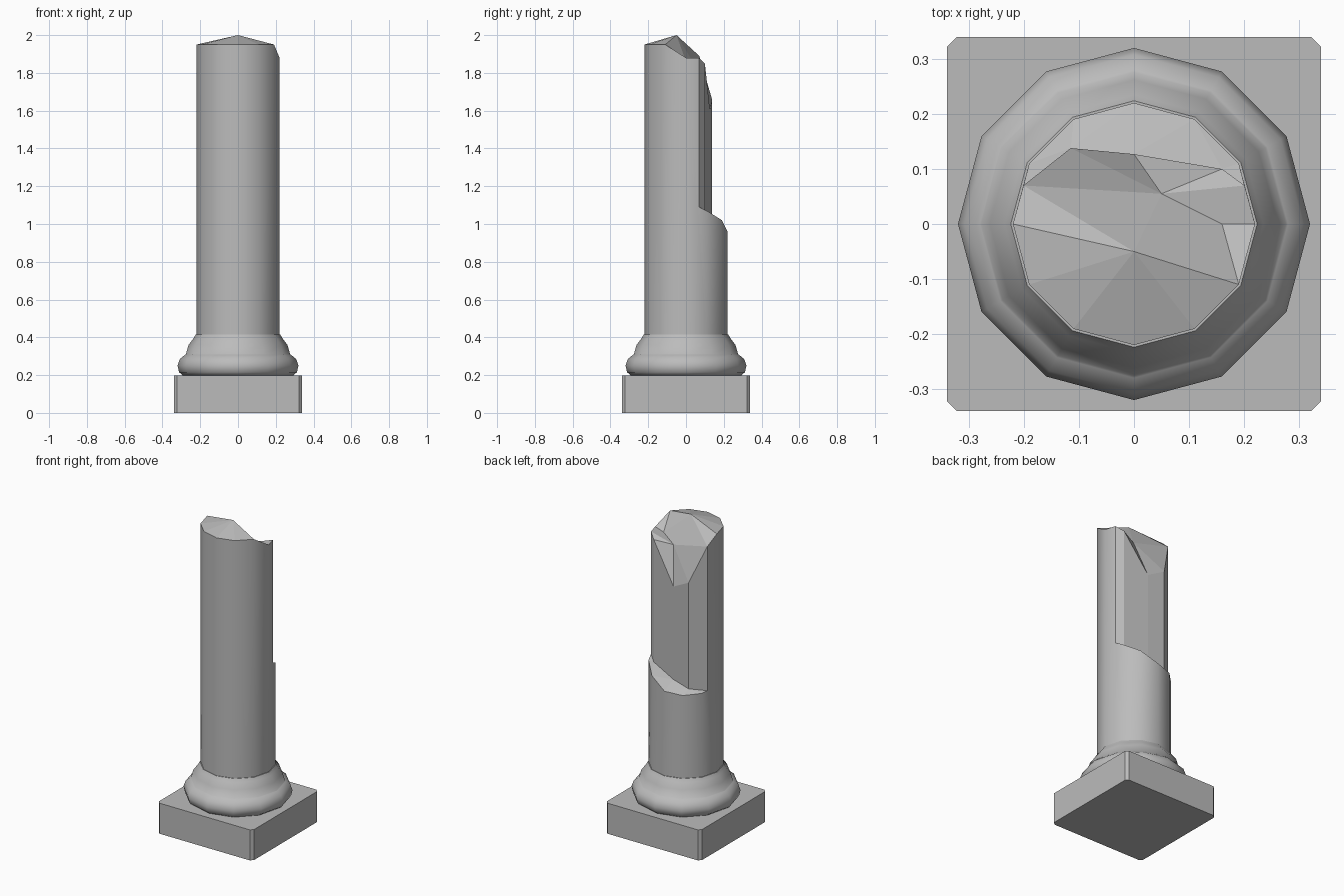
import bpy, bmesh, math
from math import sin, cos, radians

if "Cube" in bpy.data.objects:
    bpy.data.objects.remove(bpy.data.objects["Cube"], do_unlink=True)

stone = bpy.data.materials.new("grey stone")
stone.use_nodes = True
GREY = (0.5, 0.5, 0.5, 1)
stone.diffuse_color = GREY
stone.node_tree.nodes["Principled BSDF"].inputs["Base Color"].default_value = GREY

SIDES = 12
RADIUS = 0.22


def finish(bm, name):
    bmesh.ops.recalc_face_normals(bm, faces=bm.faces)
    mesh = bpy.data.meshes.new(name)
    bm.to_mesh(mesh)
    bm.free()
    mesh.materials.append(stone)
    obj = bpy.data.objects.new(name, mesh)
    bpy.context.collection.objects.link(obj)
    return obj


def ring_point(i, r, z):
    a = radians(360 / SIDES * i)
    return (r * cos(a), r * sin(a), z)


# Square plinth with narrow chamfered corners
bm = bmesh.new()
bmesh.ops.create_cube(bm, size=1)
for v in bm.verts:
    v.co = (v.co.x * 0.68, v.co.y * 0.68, (v.co.z + 0.5) * 0.197)
upright = [e for e in bm.edges if abs(e.verts[0].co.z - e.verts[1].co.z) > 0.1]
bmesh.ops.bevel(bm, geom=upright, offset=0.018, segments=1, affect='EDGES')
finish(bm, "plinth")

# Two stacked rounded mouldings
PROFILE = [(0.29, 0.197), (0.312, 0.215), (0.32, 0.25), (0.308, 0.285), (0.28, 0.308),
           (0.276, 0.31), (0.262, 0.36), (0.235, 0.395), (RADIUS + 0.004, 0.415)]
bm = bmesh.new()
rings = [[bm.verts.new(ring_point(i, r, z)) for i in range(SIDES)] for r, z in PROFILE]
for low, high in zip(rings, rings[1:]):
    for i in range(SIDES):
        j = (i + 1) % SIDES
        bm.faces.new((low[i], low[j], high[j], high[i]))
bm.faces.new(rings[0])
bm.faces.new(rings[-1])
moulding = finish(bm, "base_moulding")
bpy.context.view_layer.objects.active = moulding
moulding.select_set(True)
bpy.ops.object.shade_smooth_by_angle(angle=radians(50))
moulding.select_set(False)

# Broken shaft: rim heights go round from +x; the low ones bound the rear ledge
RIM = [1.88, 1.07, 1.02, 0.96, 0.95, 0.955] + [1.95] * 6
bm = bmesh.new()
base = [bm.verts.new(ring_point(i, RADIUS, 0.4)) for i in range(SIDES)]
rim = [bm.verts.new(ring_point(i, RADIUS, z)) for i, z in enumerate(RIM)]

# Rear break: x, y, ledge height, top height, from +x to -x
BREAK = [(0.201, 0.07, 1.09, 1.88), (0.16, 0.1, 1.06, 1.85), (0, 0.127, 1.0, 1.6),
         (-0.115, 0.138, 0.975, 1.66), (-0.201, 0.07, 0.96, 1.89)]
foot = [bm.verts.new((x, y, z)) for x, y, z, t in BREAK]
crest = [bm.verts.new((x, y, t)) for x, y, z, t in BREAK]
peak, dip, notch = [bm.verts.new(p) for p in
                    ((0, -0.05, 2.0), (0.05, 0.055, 1.83), (0.16, 0, 1.86))]

# Smooth outer wall
for i in range(SIDES):
    j = (i + 1) % SIDES
    loop = [base[i], base[j], rim[j]]
    if i == 0:
        loop += [foot[0], crest[0]]
    elif i == 5:
        loop += [crest[-1], foot[-1]]
    bm.faces.new(loop + [rim[i]]).smooth = True
bm.faces.new(base)

# Ledge and fractured rear wall
ledge = [(rim[1], foot[0], foot[1]), (rim[1], foot[1], rim[2]), (rim[2], foot[1], foot[2]),
         (rim[2], foot[2], rim[3]), (rim[3], foot[2], foot[3]), (rim[3], foot[3], rim[4]),
         (rim[4], foot[3], rim[5]), (rim[5], foot[3], foot[4])]
for tri in ledge:
    bm.faces.new(tri)
for k in range(4):
    bm.faces.new((foot[k], foot[k + 1], crest[k + 1], crest[k]))
    bm.faces.new((crest[k], crest[k + 1], dip))

# Jagged top
for i in range(6, SIDES - 1):
    bm.faces.new((rim[i], rim[i + 1], peak))
right, left = rim[0], rim[6]
for tri in [(left, crest[4], peak), (crest[4], dip, peak), (peak, dip, notch),
            (peak, notch, rim[11]), (rim[11], notch, right),
            (notch, dip, crest[0]), (notch, crest[0], right)]:
    bm.faces.new(tri)
for e in bm.edges:
    e.smooth = all(f.smooth for f in e.link_faces)
finish(bm, "broken_shaft")
